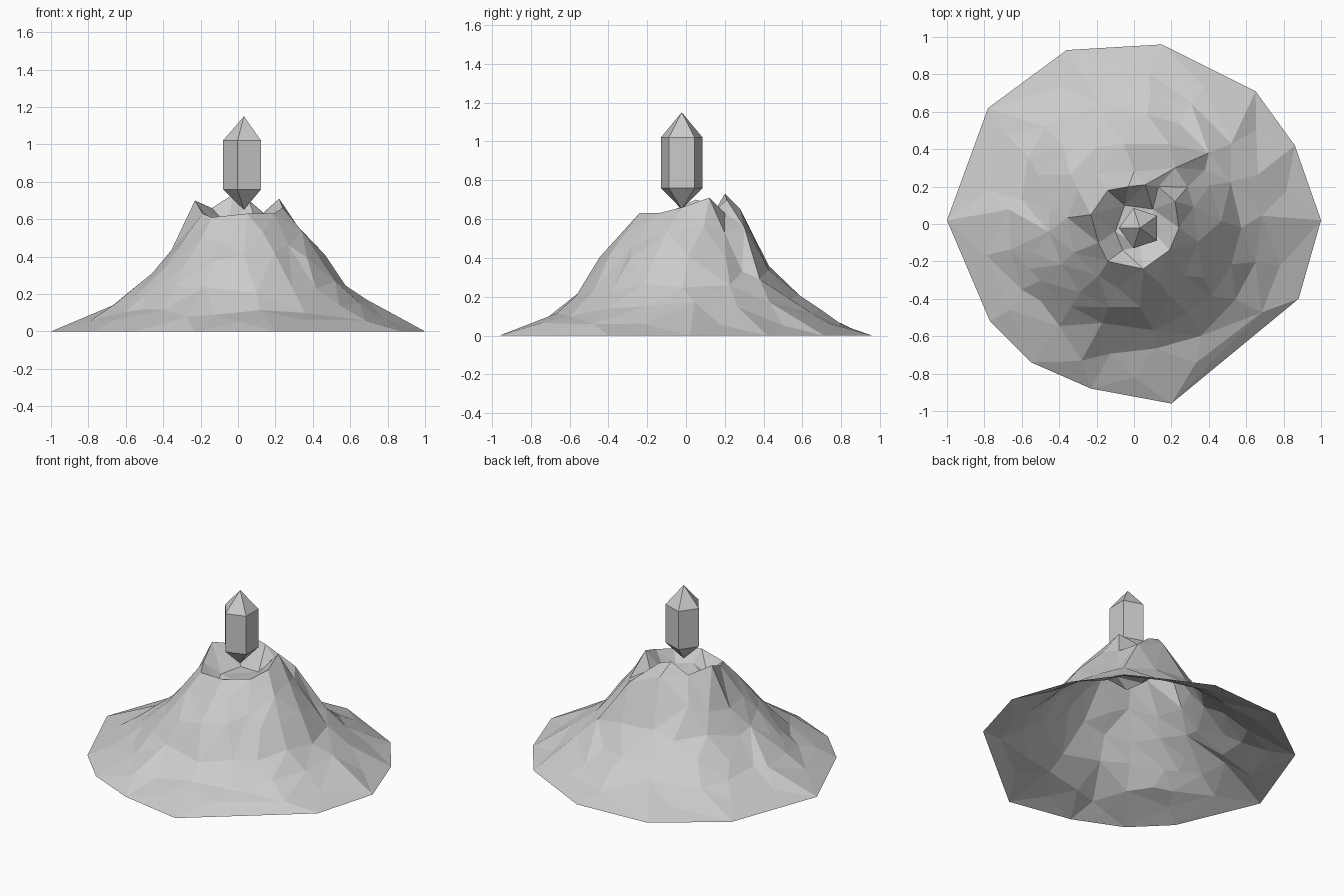
import bpy, bmesh, math, random
from mathutils import Vector
from mathutils.geometry import delaunay_2d_cdt

if "Cube" in bpy.data.objects:
    bpy.data.objects.remove(bpy.data.objects["Cube"])

random.seed(11)

stone = bpy.data.materials.new("grey stone")
stone.diffuse_color = (.6, .6, .6, 1)
stone.use_nodes = True
stone.node_tree.nodes["Principled BSDF"].inputs["Base Color"].default_value = stone.diffuse_color


def make_object(name, verts, faces):
    mesh = bpy.data.meshes.new(name)
    mesh.from_pydata(verts, [], faces)
    mesh.materials.append(stone)
    bm = bmesh.new()
    bm.from_mesh(mesh)
    bmesh.ops.recalc_face_normals(bm, faces=bm.faces)
    bm.to_mesh(mesh)
    bm.free()
    ob = bpy.data.objects.new(name, mesh)
    bpy.context.collection.objects.link(ob)
    return ob


# Slope profiles (radius, height) towards each side
right = [(.23, .68), (.35, .54), (.45, .42), (.6, .23), (.82, .065), (1, 0)]
left = [(.22, .68), (.32, .50), (.40, .36), (.6, .185), (.84, .05), (1, 0)]
front = [(.24, .63), (.32, .55), (.46, .39), (.6, .18), (.72, .09), (.96, 0)]
back = [(.28, .66), (.35, .52), (.43, .36), (.6, .19), (.8, .07), (.96, 0)]


def profile(p, r):
    for (r0, z0), (r1, z1) in zip(p, p[1:]):
        if r <= r1:
            return z0 + (z1 - z0) * (r - r0) / (r1 - r0)
    return 0


def slope(x, y):
    r = math.hypot(x, y)
    c = (x / r) ** 2
    px, py = (right if x > 0 else left), (front if y < 0 else back)
    return c * profile(px, r) + (1 - c) * profile(py, r)


# Mountain outline on the ground
outline = [(-1, .02), (-.78, .62), (-.36, .93), (.15, .96), (.65, .71), (.86, .42),
           (1, .02), (.88, -.4), (.2, -.96), (-.23, -.88), (-.55, -.74), (-.77, -.52)]
points = [(x, y, 0.0) for x, y in outline]

# Crater rim peaks and notches
features = [(.22, .12, .71), (.13, .2, .63), (.06, .21, .70), (-.03, .2, .73),
            (-.14, .18, .66), (-.23, .05, .70), (-.19, -.1, .63), (-.14, -.2, .61),
            (.05, -.24, .63), (.19, -.14, .63), (.0, .28, .65), (.24, -.02, .66)]
# Crater floor
features += [(.1, .08, .57), (-.05, .1, .56), (-.1, -.04, .55), (-.06, -.14, .53),
             (.12, -.06, .58), (.03, -.12, .58)]
# Gullies and ledges on the slopes
features += [(-.09, -.34, .47), (.27, -.28, .46), (.4, .38, .29), (.38, .29, .33),
             (.22, .3, .56), (-.56, -.24, .18), (-.5, -.41, .12),
             (-.6, .13, .15), (-.45, .07, .29), (-.28, -.73, .08)]
points += features

# Rocky slope: jittered rings (radius, count, jitter)
for r, n, j in [(.82, 14, .015), (.69, 17, .025), (.57, 17, .025), (.45, 16, .02), (.345, 13, .015)]:
    start = random.random()
    for i in range(n):
        a = math.tau * (i + start + random.uniform(-.2, .2)) / n
        rr = r + random.uniform(-j, j)
        x, y = rr * math.cos(a), rr * math.sin(a)
        if all(math.hypot(x - f[0], y - f[1]) > .08 for f in features):
            points.append((x, y, slope(x, y) + random.uniform(-j, j * .5)))

flat, _, tris, source, _, _ = delaunay_2d_cdt(
    [Vector(p[:2]) for p in points], [], [], 0, 1e-5)
make_object("mountain", [(v.x, v.y, points[source[i][0]][2]) for i, v in enumerate(flat)], tris)

# Floating five-sided crystal
cx, cy, radius, n = .032, -.022, .113, 5
cv = [(cx, cy, .65), (cx, cy, 1.15)]
for z in (.76, 1.02):
    for i in range(n):
        a = math.pi + math.tau * i / n
        cv.append((cx + radius * math.cos(a), cy + radius * math.sin(a), z))
cf = []
for i in range(n):
    k = (i + 1) % n
    lo, lo2, hi, hi2 = 2 + i, 2 + k, 2 + n + i, 2 + n + k
    cf += [(0, lo2, lo), (lo, lo2, hi2, hi), (hi, hi2, 1)]
make_object("crystal", cv, cf)
